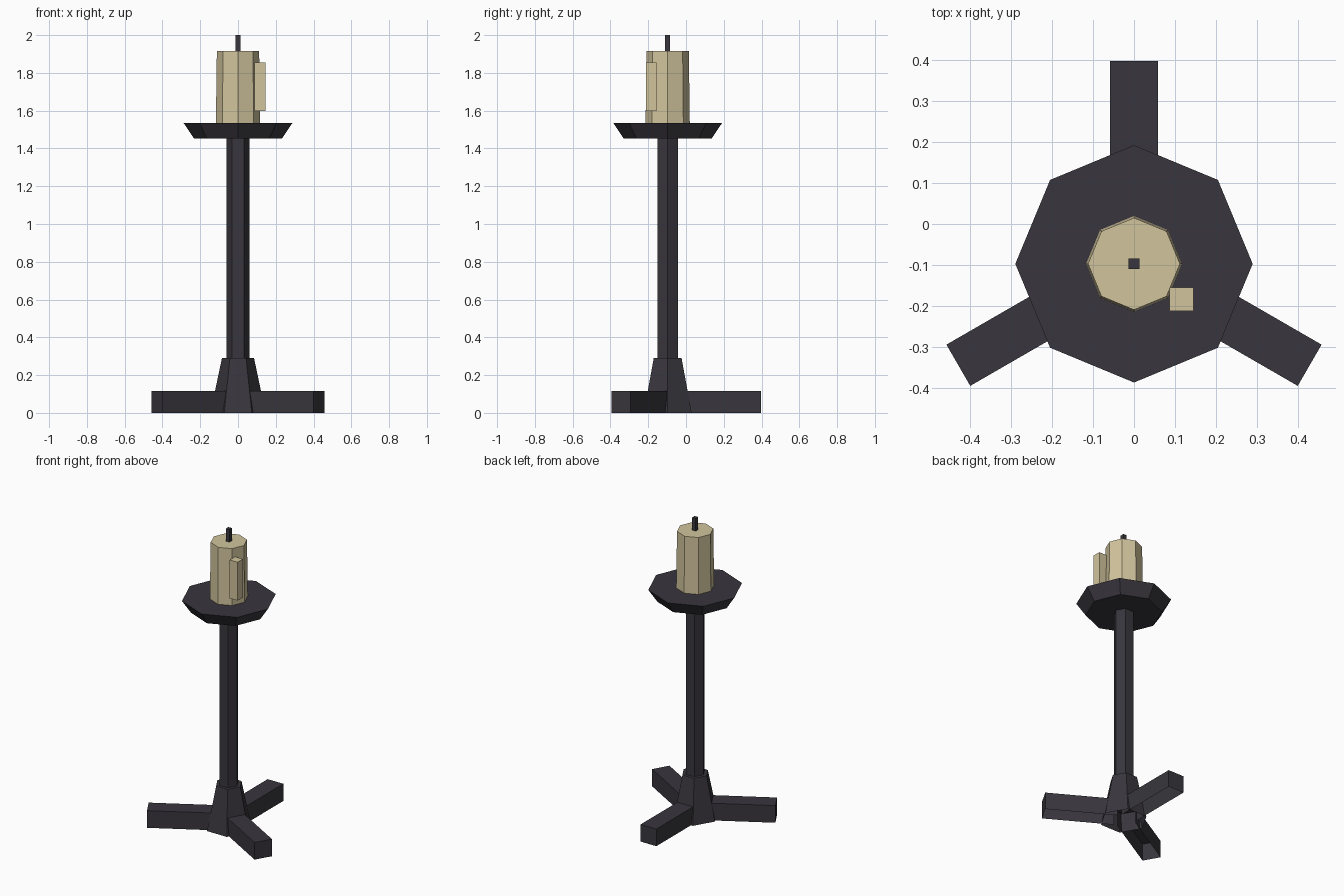
import bpy, bmesh, math
from mathutils import Matrix, Vector

if "Cube" in bpy.data.objects:
    bpy.data.objects.remove(bpy.data.objects["Cube"], do_unlink=True)

AXIS_Y = -0.097  # the stand's axis


def material(name, colour):
    m = bpy.data.materials.new(name)
    m.use_nodes = True
    m.diffuse_color = (*colour, 1)
    bsdf = m.node_tree.nodes["Principled BSDF"]
    bsdf.inputs["Base Color"].default_value = (*colour, 1)
    bsdf.inputs["Roughness"].default_value = 0.9
    return m


iron = material("dark_iron", (0.04, 0.037, 0.047))
wax = material("cream_wax", (0.64, 0.55, 0.335))


def finish(name, bm, mat):
    mesh = bpy.data.meshes.new(name)
    bm.to_mesh(mesh)
    bm.free()
    mesh.materials.append(mat)
    obj = bpy.data.objects.new(name, mesh)
    bpy.context.collection.objects.link(obj)
    return obj


def drop_faces(bm, direction):
    """Open the shape on the side facing the given direction."""
    bm.normal_update()
    faces = [f for f in bm.faces if f.normal.dot(Vector(direction)) > 0.99]
    bmesh.ops.delete(bm, geom=faces, context='FACES')


def prism(name, sides, r_low, r_high, z_low, z_high, mat, open_bottom=False):
    """Tapered upright prism on the axis, with a corner on +x."""
    bm = bmesh.new()
    rings = []
    for r, z in ((r_low, z_low), (r_high, z_high)):
        angles = [math.tau * i / sides for i in range(sides)]
        rings.append([bm.verts.new((r * math.cos(a), AXIS_Y + r * math.sin(a), z))
                      for a in angles])
    low, high = rings
    for i in range(sides):
        j = (i + 1) % sides
        bm.faces.new((low[i], low[j], high[j], high[i]))
    bm.faces.new(high)
    if not open_bottom:
        bm.faces.new(low[::-1])
    return finish(name, bm, mat)


def box(name, low, high, mat, open_sides=(), turn=0.0):
    """Box given by two corners relative to the axis, turned about it."""
    bm = bmesh.new()
    bmesh.ops.create_cube(bm, size=1)
    low, high = Vector(low), Vector(high)
    bmesh.ops.scale(bm, vec=high - low, verts=bm.verts)
    bmesh.ops.translate(bm, vec=(low + high) / 2, verts=bm.verts)
    for side in open_sides:
        drop_faces(bm, side)
    bm.transform(Matrix.Translation((0, AXIS_Y, 0)) @ Matrix.Rotation(turn, 4, 'Z'))
    return finish(name, bm, mat)


# Three hollow feet, open underneath and inside the hub
for label, degrees in (("back", 90), ("right", 210), ("left", 330)):
    box(label + "_foot", (0.05, -0.058, 0), (0.494, 0.058, 0.115), iron,
        open_sides=((0, 0, -1), (-1, 0, 0)), turn=math.radians(degrees))

# Hub, pole and drip tray
prism("hub", 6, 0.146, 0.085, 0, 0.29, iron, open_bottom=True)
prism("pole", 6, 0.062, 0.062, 0.28, 1.46, iron)
prism("drip_tray", 8, 0.233, 0.289, 1.453, 1.536, iron)

# Candle with its wax drip and wick
prism("candle", 8, 0.117, 0.112, 1.535, 1.915, wax)
box("wax_drip", (0.087, -0.115, 1.598), (0.145, -0.058, 1.855), wax)
box("wick", (-0.013, -0.013, 1.9), (0.013, 0.013, 2.0), iron)
